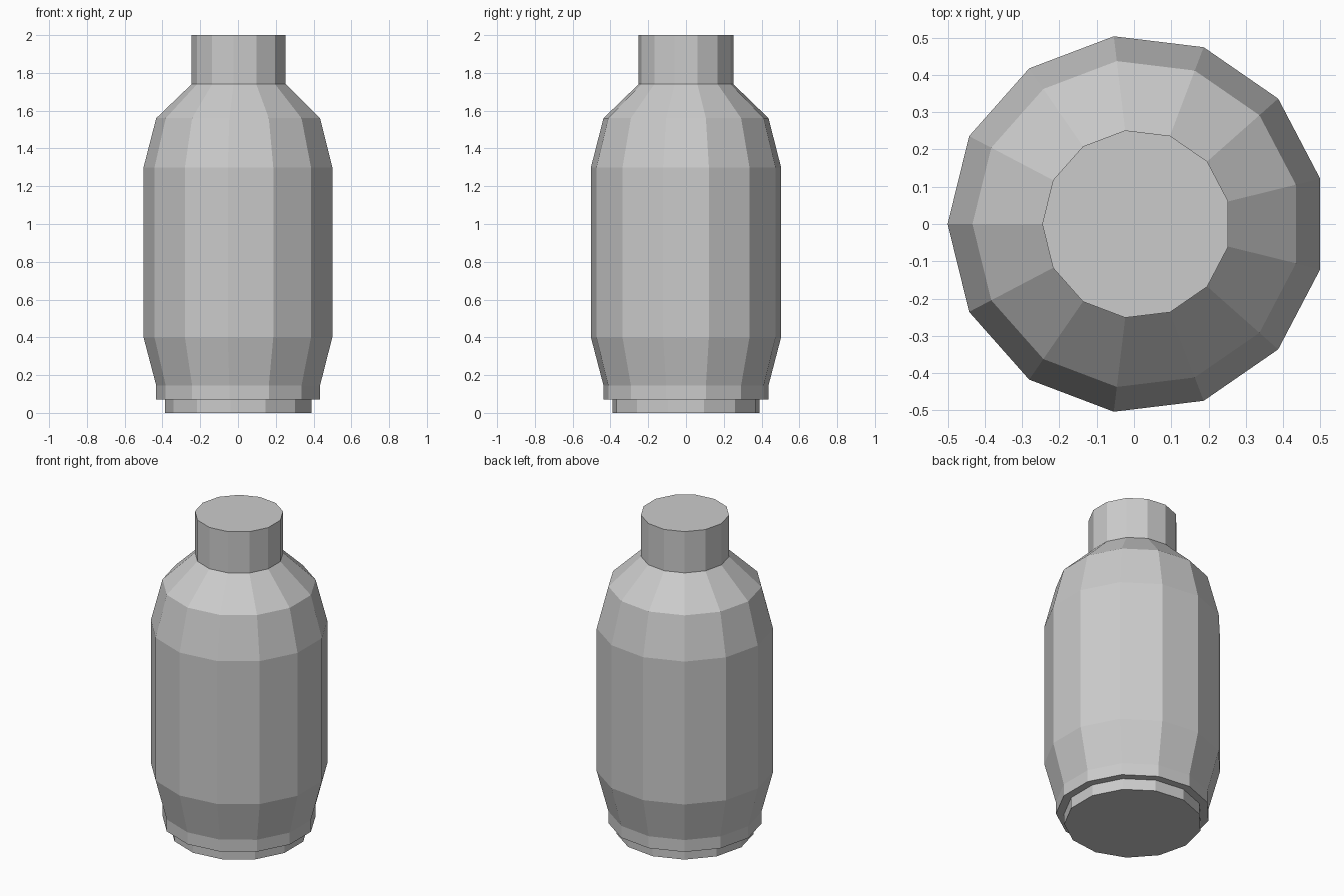
import bpy, bmesh
from math import pi, cos, sin

if "Cube" in bpy.data.objects:
    bpy.data.objects.remove(bpy.data.objects["Cube"])

SIDES = 13
OFFSET_X = 0.007   # odd side count: shifts the axis so the outline is centred

# (radius, height) from foot to neck
PROFILE = [
    (0.393, 0.00), (0.393, 0.07),                # recessed foot
    (0.44, 0.07), (0.44, 0.145),                 # lower rim
    (0.507, 0.40), (0.507, 1.30),                # barrel
    (0.44, 1.56), (0.253, 1.74),                 # shoulder
    (0.253, 2.00),                               # neck
]


def lathe(name, profile):
    bm = bmesh.new()
    rings = []
    for r, z in profile:
        angles = [pi + 2 * pi * i / SIDES for i in range(SIDES)]
        rings.append([bm.verts.new((OFFSET_X + r * cos(a), r * sin(a), z)) for a in angles])
    for low, high in zip(rings, rings[1:]):
        for i in range(SIDES):
            j = (i + 1) % SIDES
            bm.faces.new((low[i], low[j], high[j], high[i]))
    # bottom and top caps
    bm.faces.new(rings[0][::-1])
    bm.faces.new(rings[-1])
    mesh = bpy.data.meshes.new(name)
    bm.to_mesh(mesh)
    bm.free()
    obj = bpy.data.objects.new(name, mesh)
    bpy.context.collection.objects.link(obj)
    return obj


# Faceted canister body with foot, shoulder and neck
lathe("canister", PROFILE)
